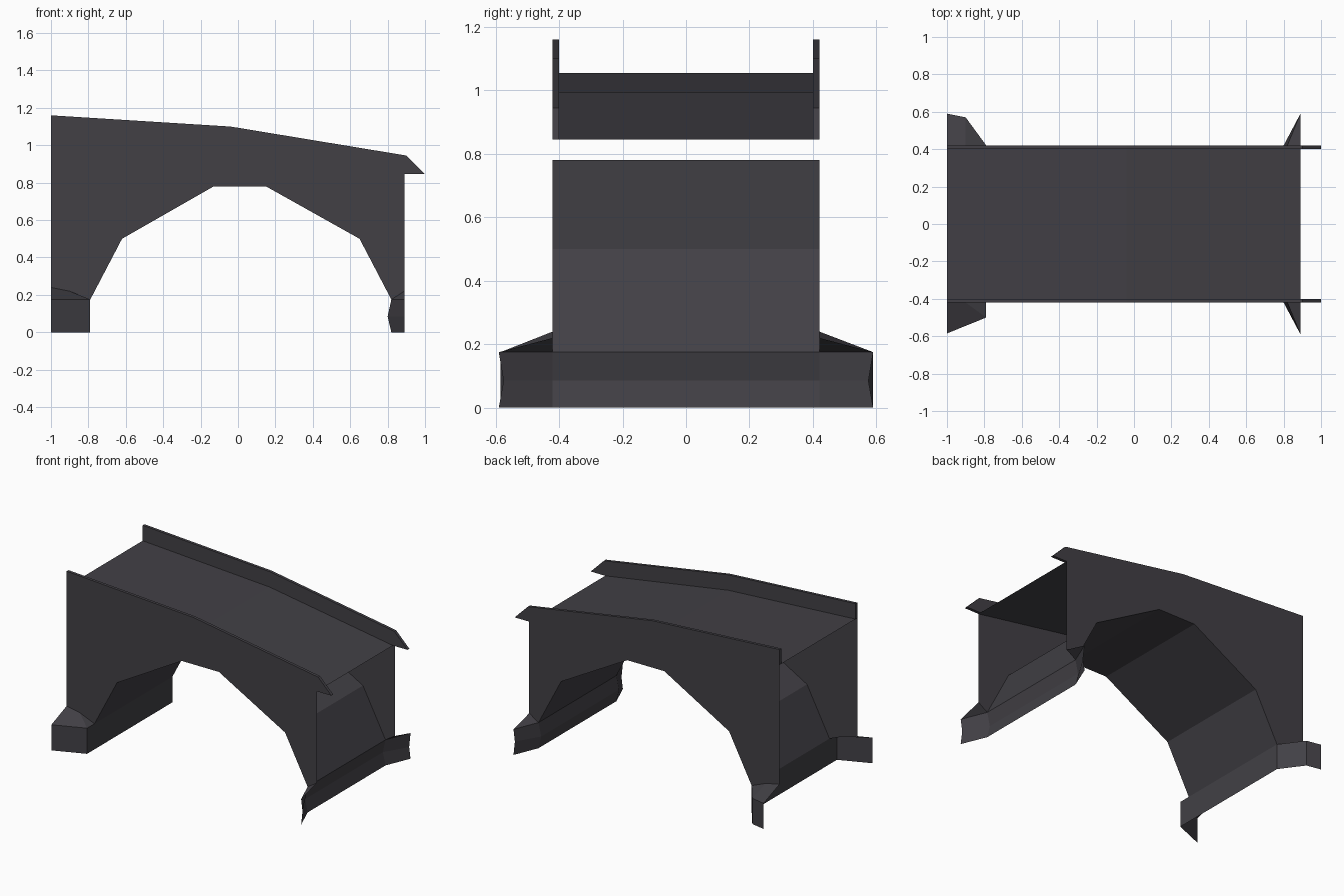
import bpy

cube = bpy.data.objects.get("Cube")
if cube:
    bpy.data.objects.remove(cube)

stone = bpy.data.materials.new("dark grey stone")
stone.use_nodes = True
colour = (0.054, 0.051, 0.060, 1)
stone.diffuse_color = colour
bsdf = stone.node_tree.nodes["Principled BSDF"]
bsdf.inputs["Base Color"].default_value = colour
bsdf.inputs["Roughness"].default_value = 0.9

HALF, INNER = 0.42, 0.40
FOOT = 0.175
DECK = [(-1, 1.055), (-0.04, 0.995), (0.89, 0.845)]
TOP = [(-1, 1.16), (-0.04, 1.10), (0.90, 0.945), (1, 0.845)]
ARCH = [(-0.79, FOOT), (-0.62, 0.50), (-0.13, 0.78),
        (0.15, 0.78), (0.65, 0.50), (0.82, FOOT)]


def add(name, verts, faces):
    mesh = bpy.data.meshes.new(name)
    mesh.from_pydata(verts, [], faces)
    mesh.materials.append(stone)
    mesh.update()
    obj = bpy.data.objects.new(name, mesh)
    bpy.context.collection.objects.link(obj)
    return obj


def strip(name, lower, upper):
    """Open surface joining two rows of points."""
    n = len(lower)
    return add(name, lower + upper,
               [(i, i + 1, n + i + 1, n + i) for i in range(n - 1)])


def across(profile, half):
    """Two copies of an x-z profile, one on each side."""
    return [[(x, s * half, z) for x, z in profile] for s in (-1, 1)]


def prism(name, profile, y0, y1):
    n = len(profile)
    verts = [(x, y, z) for y in (y0, y1) for x, z in profile]
    faces = [tuple(range(n)), tuple(reversed(range(n, 2 * n)))]
    faces += [(i, n + i, n + (i + 1) % n, (i + 1) % n) for i in range(n)]
    return add(name, verts, faces)


# Road deck and underside of the arch
strip("deck", *across(DECK, INNER))
strip("arch_soffit", *across(ARCH[::-1], HALF))

# Side walls with the arch cut out, and the parapets above them
wall = ([(-1, 0.24), (-0.9, 0.22)] + ARCH + [(0.89, 0.22)] + DECK[::-1])
for side, s in (("front", -1), ("back", 1)):
    ring = [(x, s * HALF, z) for x, z in wall]
    if s > 0:
        ring.reverse()
    add(side + "_wall", ring, [tuple(range(len(ring)))])
    low, high = sorted((s * INNER, s * HALF))
    prism(side + "_parapet", DECK + TOP[::-1], low, high)

# Inner pier foot: flat strip with uneven wings at each end
plan = [(-1, -0.585), (-0.79, -0.50), (-0.79, -HALF),
        (-0.79, HALF), (-0.9, 0.57), (-1, 0.59)]
strip("left_end_foot", [(x, y, 0) for x, y in plan],
      [(x, y, FOOT) for x, y in plan])
for side, s, corners in (("front", -1, plan[:3]), ("back", 1, plan[:2:-1])):
    outer = [(x, y, FOOT) for x, y in corners]
    inner = [(-1, s * HALF, 0.24), (-0.9, s * HALF, 0.22),
             (-0.79, s * HALF, FOOT)]
    cap = strip(side + "_foot_cap", outer, inner)
    if s > 0:
        cap.data.flip_normals()

# Outer pier foot: strip bulging towards the arch, with flared wings
rows = [[(0.89, -tip, z), (x, -HALF, z), (x, HALF, z), (0.89, tip, z)]
        for x, tip, z in ((0.82, 0.59, 0), (0.80, 0.575, 0.085),
                          (0.82, 0.59, FOOT))]
for name, low, high in (("lower", *rows[:2]), ("upper", *rows[1:])):
    strip(name + "_outer_foot", low, high).data.flip_normals()
for side, s in (("front", -1), ("back", 1)):
    tri = [(0.82, s * HALF, FOOT), (0.89, s * 0.59, FOOT),
           (0.89, s * HALF, 0.22)]
    add(side + "_wing_cap", tri if s < 0 else tri[::-1], [(0, 1, 2)])
